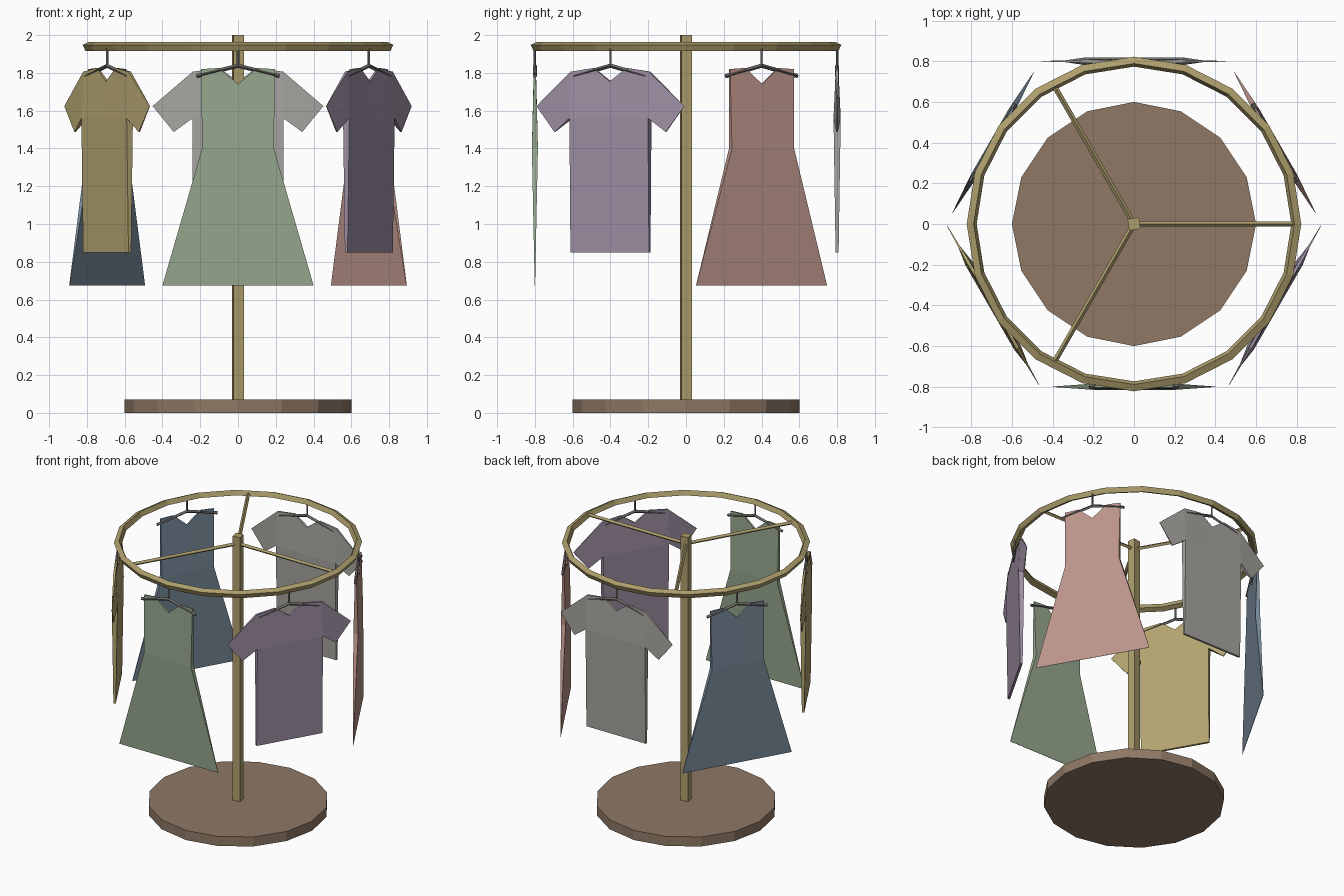
import bpy, bmesh, math
from mathutils import Vector, Matrix

if "Cube" in bpy.data.objects:
    bpy.data.objects.remove(bpy.data.objects["Cube"])


def material(name, rgb):
    m = bpy.data.materials.new(name)
    m.diffuse_color = [(c / 255) ** 2.2 for c in rgb] + [1]
    m.use_nodes = True
    m.node_tree.nodes["Principled BSDF"].inputs["Base Color"].default_value = m.diffuse_color
    return m


def add_object(name, bm, mat, matrix=Matrix()):
    bmesh.ops.recalc_face_normals(bm, faces=bm.faces)
    me = bpy.data.meshes.new(name)
    bm.to_mesh(me)
    bm.free()
    me.materials.append(mat)
    ob = bpy.data.objects.new(name, me)
    ob.matrix_world = matrix
    bpy.context.collection.objects.link(ob)
    return ob


def rod(bm, a, b, r, sides=4, turn=0.0):
    a, b = Vector(a), Vector(b)
    d = b - a
    m = (Matrix.Translation((a + b) / 2) @ d.to_track_quat('Z', 'Y').to_matrix().to_4x4()
         @ Matrix.Rotation(turn, 4, 'Z'))
    bmesh.ops.create_cone(bm, cap_ends=True, segments=sides, radius1=r, radius2=r,
                          depth=d.length, matrix=m)


brass = material("brass", (172, 157, 108))
wood = material("wood", (142, 120, 101))
steel = material("dark_metal", (110, 108, 104))

# Round base
bm = bmesh.new()
rod(bm, (0, 0, 0), (0, 0, 0.07), 0.6, 16)
add_object("base", bm, wood)

# Square pole
bm = bmesh.new()
rod(bm, (0, 0, 0.07), (0, 0, 2), 0.04, 4, math.radians(55))
add_object("pole", bm, brass)

# Hanging ring: four-sided bar swept round in 20 steps
bm = bmesh.new()
N = 20
loops = []
for i in range(N):
    t = 2 * math.pi * i / N
    loop = []
    for k in range(4):
        p = math.radians(20 + 90 * k)
        r = 0.798 + 0.026 * math.cos(p)
        loop.append(bm.verts.new((r * math.cos(t), r * math.sin(t), 1.94 + 0.026 * math.sin(p))))
    loops.append(loop)
for i in range(N):
    a, b = loops[i], loops[(i + 1) % N]
    for k in range(4):
        j = (k + 1) % 4
        bm.faces.new((a[k], b[k], b[j], a[j]))
add_object("hanging_ring", bm, brass)

# Three spokes
for i in range(3):
    t = 2 * math.pi * i / 3
    bm = bmesh.new()
    rod(bm, (0, 0, 1.94), (0.79 * math.cos(t), 0.79 * math.sin(t), 1.94), 0.013)
    add_object(f"spoke_{i + 1}", bm, brass)

# Half patterns: x, z, half thickness
SHIRT = dict(
    V=(0, 1.755, .008), N=(.1, 1.826, .006), S=(.24, 1.806, .008), A=(.24, 1.56, .019),
    C=(0, 1.56, .019), H=(.24, .848, .008), B=(0, .848, .008),
    T=(.452, 1.624, .001), L=(.34, 1.487, .004))
SHIRT_FACES = ["VNSAC", "CAHB", "STLA"]
DRESS = dict(
    V=(0, 1.74, .008), N=(.1, 1.826, .005), S=(.195, 1.82, .005), A=(.19, 1.4, .016),
    C=(0, 1.4, .016), H=(.4, .675, .001), B=(0, .675, .001))
DRESS_FACES = ["VNSAC", "CAHB"]


def garment(name, pts, faces, mat, matrix):
    bm = bmesh.new()
    sheets = []
    for side in (-1, 1):
        sheet = {}
        for sx in (-1, 1):
            for k, (x, z, h) in pts.items():
                key = (k, sx if x else 0)
                if key not in sheet:
                    sheet[key] = bm.verts.new((sx * x, side * h, z))
            for f in faces:
                bm.faces.new([sheet[(k, sx if pts[k][0] else 0)] for k in f])
        sheets.append(sheet)
    # Join the two panels along their outline
    pair = {sheets[0][k]: sheets[1][k] for k in sheets[0]}
    rim = [e for e in bm.edges if len(e.link_faces) == 1 and e.verts[0] in pair]
    for e in rim:
        a, b = e.verts
        bm.faces.new((a, b, pair[b], pair[a]))
    add_object(name, bm, mat, matrix)


CLOTHES = [
    ("green_dress", -90, (148, 165, 140)),
    ("purple_shirt", -30, (160, 145, 165)),
    ("red_dress", 30, (187, 148, 138)),
    ("grey_shirt", 90, (165, 163, 158)),
    ("blue_dress", 150, (122, 140, 156)),
    ("yellow_shirt", 210, (178, 163, 112)),
]
for name, deg, rgb in CLOTHES:
    t = math.radians(deg)
    m = (Matrix.Translation((0.8 * math.cos(t), 0.8 * math.sin(t), 0))
         @ Matrix.Rotation(t + math.pi / 2, 4, 'Z'))
    dress = "dress" in name
    garment(name, DRESS if dress else SHIRT, DRESS_FACES if dress else SHIRT_FACES,
            material(name, rgb), m)
    # Hanger: stem and two sloping arms
    bm = bmesh.new()
    rod(bm, (0, 0, 1.83), (0, 0, 1.93), 0.007)
    for sx in (-1, 1):
        rod(bm, (0, 0, 1.838), (sx * 0.22, 0, 1.783), 0.011)
    add_object(name + "_hanger", bm, steel, m)
